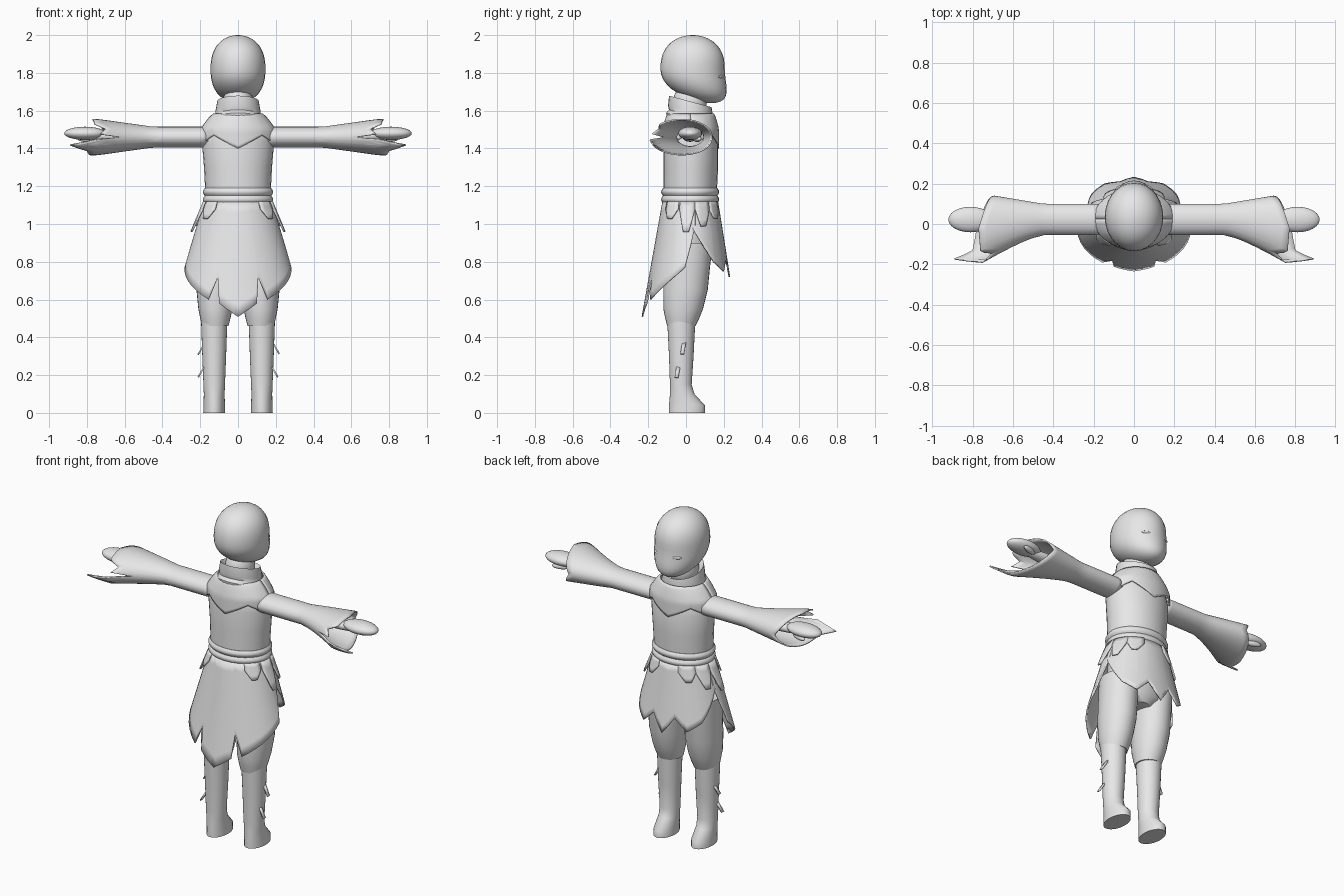
import bpy, bmesh, math
from mathutils import Matrix

default_cube = bpy.data.objects.get("Cube")
if default_cube:
    bpy.data.objects.remove(default_cube, do_unlink=True)

GREY = (0.8, 0.8, 0.8, 1)
grey = bpy.data.materials.new("light grey")
grey.use_nodes = True
grey.diffuse_color = GREY
grey.node_tree.nodes["Principled BSDF"].inputs["Base Color"].default_value = GREY


def finish(name, bm, thickness=0.0):
    bmesh.ops.recalc_face_normals(bm, faces=bm.faces)
    mesh = bpy.data.meshes.new(name)
    bm.to_mesh(mesh)
    bm.free()
    mesh.materials.append(grey)
    part = bpy.data.objects.new(name, mesh)
    bpy.context.collection.objects.link(part)
    if thickness:
        part.modifiers.new("thickness", "SOLIDIFY").thickness = thickness
    bpy.ops.object.select_all(action="DESELECT")
    part.select_set(True)
    bpy.context.view_layer.objects.active = part
    bpy.ops.object.shade_smooth_by_angle(angle=math.radians(45))


def ball(name, location, scale, turn=0.0):
    bm = bmesh.new()
    placing = Matrix.LocRotScale(location, Matrix.Rotation(turn, 3, "Z").to_quaternion(), scale)
    bmesh.ops.create_uvsphere(bm, u_segments=24, v_segments=14, radius=1, matrix=placing)
    finish(name, bm)


def around(half_width, back, front, degrees):
    # point on an oval, starting from its back and given as sideways offset and depth
    angle = math.radians(degrees)
    middle, reach = (front + back) / 2, (front - back) / 2
    return half_width * math.sin(angle), middle - reach * math.cos(angle)


def bridge(bm, rows, closed):
    for upper, lower in zip(rows, rows[1:]):
        for i in range(len(upper) - (not closed)):
            j = (i + 1) % len(upper)
            bm.faces.new((upper[i], upper[j], lower[j], lower[i]))


def loft(name, rings, centre=0.0, tilt=0.0, capped=True, sides=28):
    # each ring is height, half width, back, front
    bm = bmesh.new()
    rows = []
    for height, half_width, back, front in rings:
        row = []
        for i in range(sides):
            x, y = around(half_width, back, front, 360 * i / sides)
            row.append(bm.verts.new((centre + x, y, height - tilt * y)))
        rows.append(row)
    bridge(bm, rows, True)
    if capped:
        bm.faces.new(rows[0])
        bm.faces.new(rows[-1])
    finish(name, bm)


def hem_at(hem, degrees):
    for (a, start), (b, end) in zip(hem, hem[1:]):
        if degrees <= b:
            return start + (end - start) * (degrees - a) / (b - a)
    return hem[-1][1]


def cloth(name, shape, top, hem, facing=0, place=lambda u, y, w: (u, y, w), steps=10):
    # thin sheet that follows a shape rule from its top to a jagged hem
    first, last = hem[0][0], hem[-1][0]
    count = max(4, round((last - first) / 8))
    angles = {first + (last - first) * i / count for i in range(count + 1)}
    angles = sorted(angles | {degrees for degrees, end in hem})
    bm = bmesh.new()
    rows = []
    for k in range(steps + 1):
        row = []
        for degrees in angles:
            w = top + (hem_at(hem, degrees) - top) * k / steps
            u, y = around(*shape(w), degrees + facing)
            row.append(bm.verts.new(place(u, y, w)))
        rows.append(row)
    bridge(bm, rows, False)
    bmesh.ops.remove_doubles(bm, verts=bm.verts, dist=0.0001)
    finish(name, bm, thickness=0.008)


def symmetric(half):
    return [(-degrees, end) for degrees, end in half[:0:-1]] + half


def head_ring(step, steps=20):
    # full rounded skull whose lower half slides forward into the chin
    t = 0.999 * math.cos(math.pi * step / steps)
    fullness = math.sqrt(1 - abs(t) ** 2.5)
    middle = 0.035 + 0.1 * min(t, 0) ** 2
    return 1.82 + 0.18 * t, 0.145 * fullness, middle - 0.17 * fullness, middle + 0.17 * fullness


def belt_ring(step, steps=12):
    # two soft rolls of cloth
    roll = 0.01 * abs(math.sin(math.tau * step / steps))
    return 1.11 + 0.08 * step / steps, 0.176 + roll, -0.122 - roll, 0.166 + roll


def mantle_shape(z):
    spread = min(1, max(0, (1.59 - z) / 0.09)) ** 0.7
    return 0.12 + 0.08 * spread, -0.095 - 0.03 * spread, 0.145 + 0.03 * spread


def skirt_shape(z):
    drop = 1.12 - z
    return 0.18 + 0.3 * drop, -0.125 - 0.18 * drop, 0.17 + 0.16 * drop


def tab_shape(z):
    drop = 1.12 - z
    return 0.185 + 0.42 * drop, -0.132 - 0.25 * drop, 0.175 + 0.2 * drop


def sleeve_shape(x):
    # bell that opens past the elbow and hangs backwards
    flare = min(1, max(0, (x - 0.45) / 0.3))
    return 0.055 + 0.042 * flare, -0.055 - 0.14 * flare ** 1.3, 0.1 + 0.05 * flare


# Head, neck and collar
loft("head", [head_ring(step) for step in range(21)])
ball("neck", (0, 0.02, 1.64), (0.08, 0.09, 0.1))
loft("collar", [(1.62, 0.08, -0.06, 0.11), (1.655, 0.11, -0.09, 0.135), (1.6, 0.12, -0.095, 0.145),
                (1.58, 0.12, -0.09, 0.14), (1.56, 0.135, -0.105, 0.16), (1.52, 0.14, -0.1, 0.165)],
     tilt=0.27, capped=False)

# Shoulder mantle, pointed at the back and the front
mantle_hem = symmetric([(0, 1.4), (40, 1.47), (60, 1.44), (80, 1.47), (90, 1.47)])
for label, facing in (("back", 0), ("front", 180)):
    cloth("mantle_" + label, mantle_shape, 1.585, mantle_hem, facing)

# Tunic, belt and hips
loft("tunic", [(1.1, 0.17, -0.12, 0.16), (1.3, 0.18, -0.12, 0.17), (1.42, 0.19, -0.12, 0.17),
               (1.5, 0.18, -0.11, 0.15), (1.58, 0.1, -0.08, 0.12)])
loft("belt", [belt_ring(step) for step in range(13)])
loft("hips", [(1.1, 0.17, -0.11, 0.15), (0.9, 0.18, -0.11, 0.15),
              (0.8, 0.16, -0.11, 0.13), (0.76, 0.08, -0.08, 0.1)])

# Skirt panels with jagged hems
cloth("long_skirt_panel", skirt_shape, 1.12,
      symmetric([(0, 0.51), (17, 0.58), (21, 0.72), (28, 0.6), (83, 0.77), (100, 1)]))
cloth("short_skirt_panel", skirt_shape, 1.115,
      symmetric([(0, 0.72), (15, 0.82), (30, 0.75), (50, 0.8), (90, 1)]), facing=180)

for side, label in ((1, "left"), (-1, "right")):
    def upright(u, y, w, side=side):
        return side * u, y, w

    def along_arm(u, y, w, side=side):
        return side * w, y, 1.46 + u

    # Eye slit
    ball(label + "_eye", (side * 0.065, 0.185, 1.78), (0.03, 0.008, 0.008), turn=-0.4 * side)

    # Pointed tabs layered under the belt
    for number, (degrees, length) in enumerate(((52, 0.06), (85, 0.13), (115, 0.1), (145, 0.06))):
        tip = 1.09 - length
        leaf = [(degrees - 15, 1.08), (degrees - 5, tip), (degrees + 4, tip), (degrees + 15, 1.08)]
        cloth(f"{label}_belt_tab_{number}", tab_shape, 1.12, leaf, place=upright, steps=4)

    # Bell sleeve with torn points trailing behind the wrist
    cloth(label + "_sleeve", sleeve_shape, 0.16,
          [(-180, 0.69), (-90, 0.78), (-50, 0.8), (-27, 0.89), (-10, 0.75), (0, 0.62),
           (10, 0.73), (30, 0.7), (50, 0.76), (90, 0.77), (180, 0.69)],
          place=along_arm, steps=16)

    # Forearm, hand and thumb
    ball(label + "_forearm", (side * 0.6, 0.02, 1.465), (0.22, 0.04, 0.03))
    ball(label + "_hand", (side * 0.81, 0.022, 1.48), (0.11, 0.063, 0.035))
    ball(label + "_thumb", (side * 0.8, 0.06, 1.45), (0.05, 0.016, 0.016), turn=0.3 * side)

    # Baggy trouser leg gathered below the knee
    loft(label + "_trouser_leg",
         [(0.9, 0.1, -0.11, 0.14), (0.65, 0.1, -0.12, 0.115), (0.55, 0.09, -0.12, 0.09),
          (0.5, 0.08, -0.11, 0.07), (0.46, 0.07, -0.1, 0.05)], centre=side * 0.12)

    # Boot
    loft(label + "_boot",
         [(0.5, 0.07, -0.1, 0.05), (0.3, 0.063, -0.09, 0.04), (0.15, 0.057, -0.085, 0.03),
          (0.1, 0.055, -0.085, 0.045), (0.04, 0.057, -0.09, 0.1), (0, 0.058, -0.09, 0.1)],
         centre=side * 0.126)

    # Loose strap ends on the outside of the boot
    for number, (y, z) in enumerate(((0, 0.37), (-0.03, 0.25))):
        bm = bmesh.new()
        inner, outer = side * 0.18, side * 0.215
        corners = ((inner, y - 0.02, z), (inner, y, z), (outer, y - 0.01, z - 0.06), (outer, y - 0.03, z - 0.06))
        bm.faces.new([bm.verts.new(corner) for corner in corners])
        finish(f"{label}_strap_end_{number}", bm, thickness=0.008)
